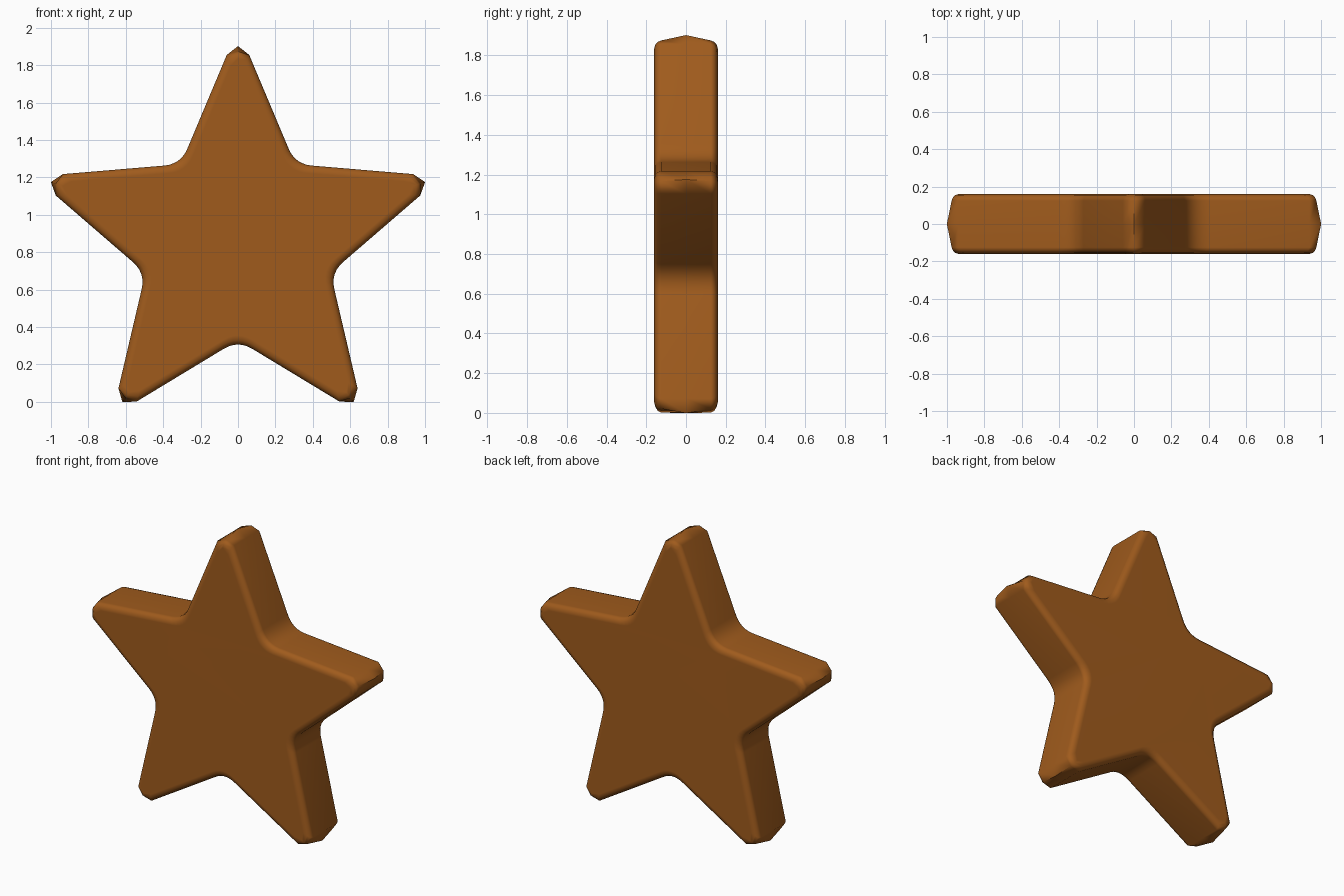
import bpy, bmesh
from math import sin, cos, pi
from mathutils import Vector, Matrix

if "Cube" in bpy.data.objects:
    bpy.data.objects.remove(bpy.data.objects["Cube"])

ZC = 0.85                                    # centre height of the star
DIR = Vector((0.387, -0.922))                # arm edge, tip to valley
NRM = Vector((0.922, 0.387))                 # outward normal of that edge


def arm_points(inset, tip):
    """One fifth of the outline: blunt tip, then rounded valley (clockwise)."""
    shoulder = Vector((0.06, 1.005)) - NRM * inset + DIR * inset
    r = 0.52 * (1 - inset / 0.444)
    corner = Vector((sin(pi / 5), cos(pi / 5))) * r
    t = 0.09
    a = corner - DIR * t
    # mirror the valley start across the valley axis
    axis = corner.normalized()
    b = 2 * a.dot(axis) * axis - a
    pts = [Vector((-shoulder.x, shoulder.y)), Vector((0, tip)), shoulder]
    for i in range(7):
        u = i / 6
        pts.append(a * (1 - u) ** 2 + corner * 2 * u * (1 - u) + b * u * u)
    return pts


def outline(inset, tip):
    pts = []
    for k in range(5):
        rot = Matrix.Rotation(-k * 2 * pi / 5, 2)
        pts += [rot @ p for p in arm_points(inset, tip)]
    return pts


# Layers through the thickness: y, inset, tip radius
half = [(0.0, 0.0, 1.052), (0.125, 0.0, 1.025), (0.142, 0.006, 1.018),
        (0.154, 0.02, 1.005), (0.16, 0.042, 0.985)]
layers = [(-y, d, t) for y, d, t in reversed(half[1:])] + half

bm = bmesh.new()
rings = [[bm.verts.new((p.x, y, p.y + ZC)) for p in outline(d, t)]
         for y, d, t in layers]
n = len(rings[0])
for lo, hi in zip(rings, rings[1:]):
    for i in range(n):
        j = (i + 1) % n
        bm.faces.new((lo[i], lo[j], hi[j], hi[i]))
# Flat front and back
bm.faces.new(rings[0])
bm.faces.new(rings[-1])
bmesh.ops.recalc_face_normals(bm, faces=bm.faces)

mesh = bpy.data.meshes.new("star")
bm.to_mesh(mesh)
bm.free()
star = bpy.data.objects.new("star", mesh)
bpy.context.collection.objects.link(star)

# Brown colour
mat = bpy.data.materials.new("brown")
mat.diffuse_color = (0.35, 0.105, 0.012, 1)
mat.use_nodes = True
mat.node_tree.nodes["Principled BSDF"].inputs["Base Color"].default_value = mat.diffuse_color
mesh.materials.append(mat)

# Smooth shading with weighted normals to keep the faces flat
bpy.context.view_layer.objects.active = star
star.select_set(True)
bpy.ops.object.shade_smooth_by_angle(angle=0.7)
wn = star.modifiers.new("flat_faces", 'WEIGHTED_NORMAL')
wn.keep_sharp = True
